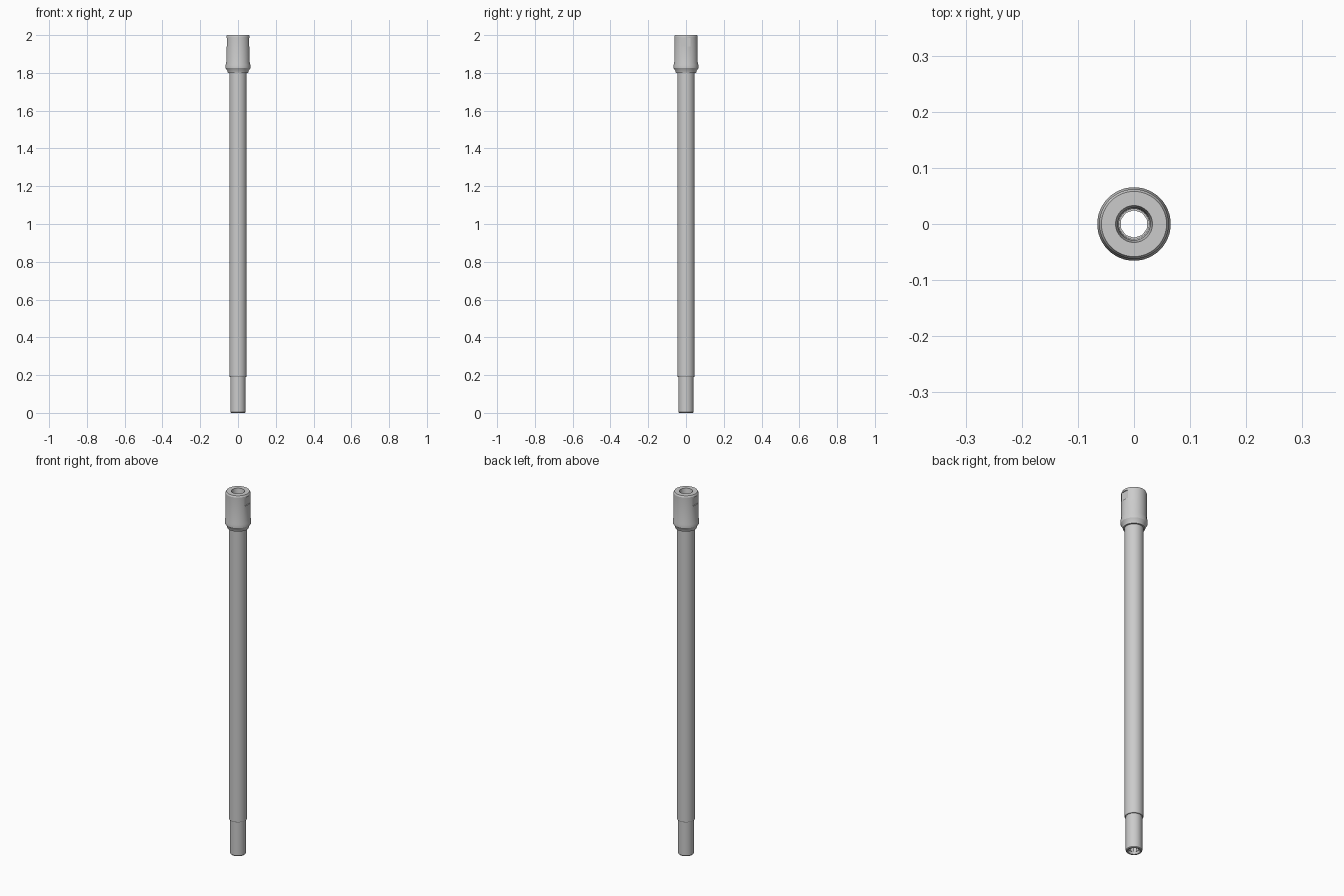
import bpy, bmesh, math

if "Cube" in bpy.data.objects:
    bpy.data.objects.remove(bpy.data.objects["Cube"])


def lathe(name, profile, sides, turn=0.0):
    """Revolve an open (radius, z) profile around z and cap both ends."""
    bm = bmesh.new()
    rings = []
    for r, z in profile:
        ring = []
        for i in range(sides):
            a = turn + 2 * math.pi * i / sides
            ring.append(bm.verts.new((r * math.cos(a), r * math.sin(a), z)))
        rings.append(ring)
    for low, high in zip(rings, rings[1:]):
        for i in range(sides):
            j = (i + 1) % sides
            bm.faces.new((low[i], low[j], high[j], high[i]))
    bm.faces.new(rings[0][::-1])
    bm.faces.new(rings[-1])
    bmesh.ops.recalc_face_normals(bm, faces=bm.faces)
    mesh = bpy.data.meshes.new(name)
    bm.to_mesh(mesh)
    bm.free()
    ob = bpy.data.objects.new(name, mesh)
    bpy.context.collection.objects.link(ob)
    return ob


def box(name, centre, size):
    bpy.ops.mesh.primitive_cube_add(size=1, location=centre)
    ob = bpy.context.object
    ob.name = name
    ob.scale = size
    bpy.ops.object.transform_apply(location=True, rotation=False, scale=True)
    return ob


def cut(target, cutter):
    """Subtract a cutter, then remove it."""
    cutter.hide_render = True
    bpy.context.view_layer.objects.active = target
    mod = target.modifiers.new("cut", 'BOOLEAN')
    mod.operation = 'DIFFERENCE'
    mod.solver = 'EXACT'
    mod.object = cutter
    bpy.ops.object.modifier_apply(modifier=mod.name)
    bpy.data.objects.remove(cutter)


# Turned body: spigot, long shaft, flared collar and head
tube = lathe("tube_body", [
    (0.037, 0.0), (0.040, 0.004), (0.040, 0.19),
    (0.044, 0.19), (0.046, 0.194), (0.046, 1.80),
    (0.054, 1.80), (0.057, 1.812), (0.0655, 1.825), (0.0655, 1.842),
    (0.062, 1.855), (0.062, 1.992), (0.058, 2.0),
], 48)

# Through bore, with countersunk sockets at both ends
cut(tube, lathe("bore_cutter", [(0.0245, -0.1), (0.0245, 2.1)], 10, math.pi / 10))
cut(tube, lathe("top_socket_cutter",
                [(0.027, 1.90), (0.029, 1.985), (0.033, 1.9999), (0.033, 2.05)], 32))
cut(tube, lathe("bottom_socket_cutter",
                [(0.030, -0.05), (0.030, 0.0001), (0.026, 0.012)], 32))

# Wrench flats on both sides of the head
for side in (-1, 1):
    cut(tube, box("flat_cutter", (side * 0.077, 0, 1.963), (0.04, 0.2, 0.045)))

bpy.ops.object.select_all(action='DESELECT')
tube.select_set(True)
bpy.context.view_layer.objects.active = tube
bpy.ops.object.shade_smooth_by_angle(angle=math.radians(25))
